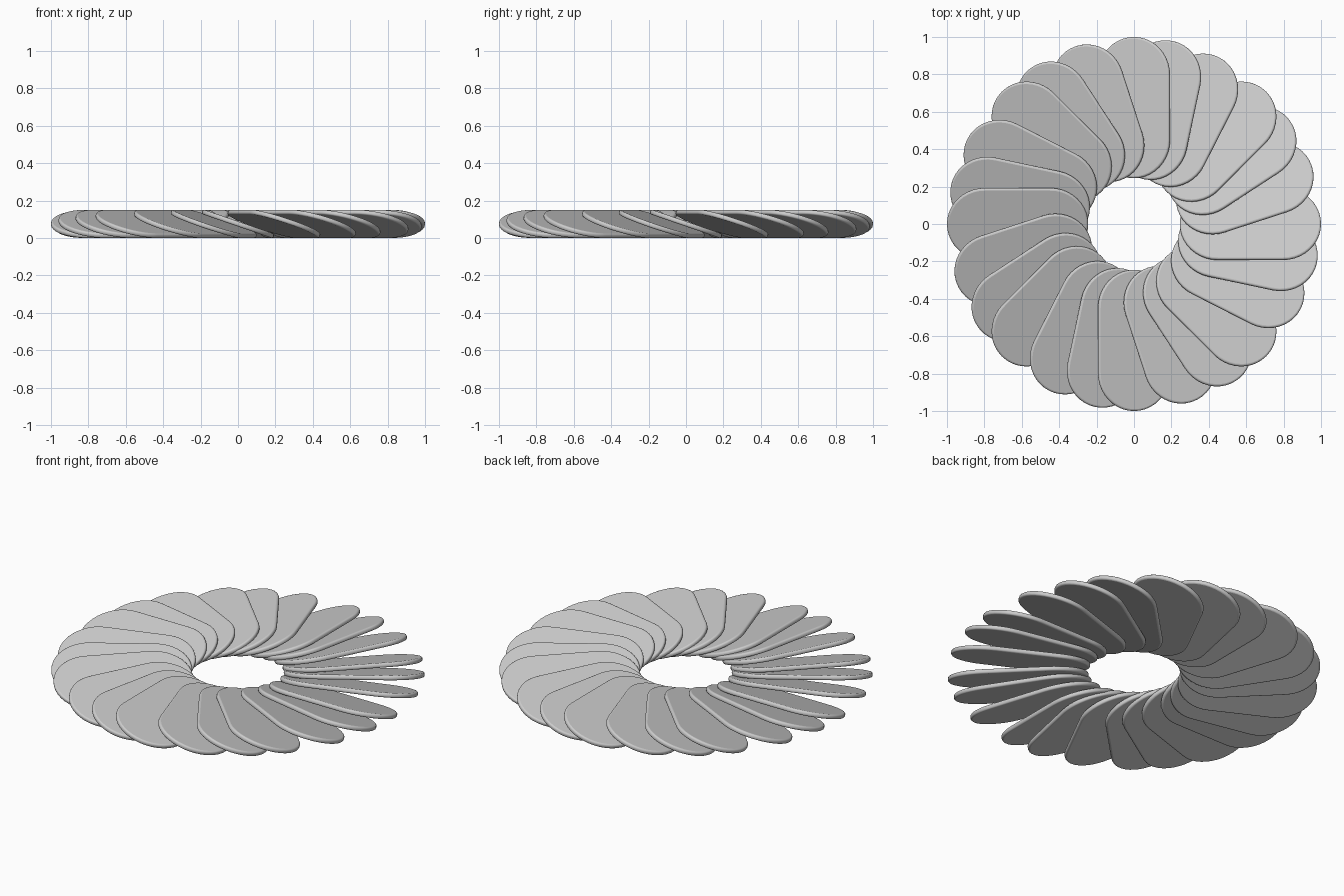
import bpy, bmesh
from math import sin, cos, pi, radians
from mathutils import Matrix

if "Cube" in bpy.data.objects:
    bpy.data.objects.remove(bpy.data.objects["Cube"])

INNER, OUTER = 0.245, 1.0
HALF_W, THICK = 0.2025, 0.026
TILT = radians(-19)
MID_Z = 0.075


def blade_mesh():
    """Flat plate with round ends, lying along +x, with softened rims."""
    bm = bmesh.new()
    n = 20
    pts = []
    for cx, start in ((OUTER - HALF_W, -pi / 2), (INNER + HALF_W, pi / 2)):
        for i in range(n + 1):
            a = start + pi * i / n
            pts.append((cx + HALF_W * cos(a), HALF_W * sin(a), -THICK / 2))
    face = bm.faces.new([bm.verts.new(p) for p in pts])
    ext = bmesh.ops.extrude_face_region(bm, geom=[face])
    top = [v for v in ext["geom"] if isinstance(v, bmesh.types.BMVert)]
    bmesh.ops.translate(bm, verts=top, vec=(0, 0, THICK))
    bmesh.ops.recalc_face_normals(bm, faces=bm.faces)
    # round over both rims
    rims = [e for e in bm.edges
            if abs(e.verts[0].co.z - e.verts[1].co.z) < 1e-6]
    bmesh.ops.bevel(bm, geom=rims, offset=0.01, segments=3, profile=0.5,
                    affect='EDGES')
    for f in bm.faces:
        f.smooth = len(f.verts) <= 4
    mesh = bpy.data.meshes.new("blade")
    bm.to_mesh(mesh)
    bm.free()
    return mesh


# Ring of overlapping tilted blades: groups of three repeated every 45 degrees
mesh = blade_mesh()
for group in range(8):
    for offset in (0, 18, 33):
        angle = group * 45 + offset
        blade = bpy.data.objects.new(f"blade_{angle:03d}", mesh)
        bpy.context.collection.objects.link(blade)
        blade.matrix_world = (Matrix.Translation((0, 0, MID_Z))
                              @ Matrix.Rotation(radians(angle), 4, 'Z')
                              @ Matrix.Rotation(TILT, 4, 'X'))
